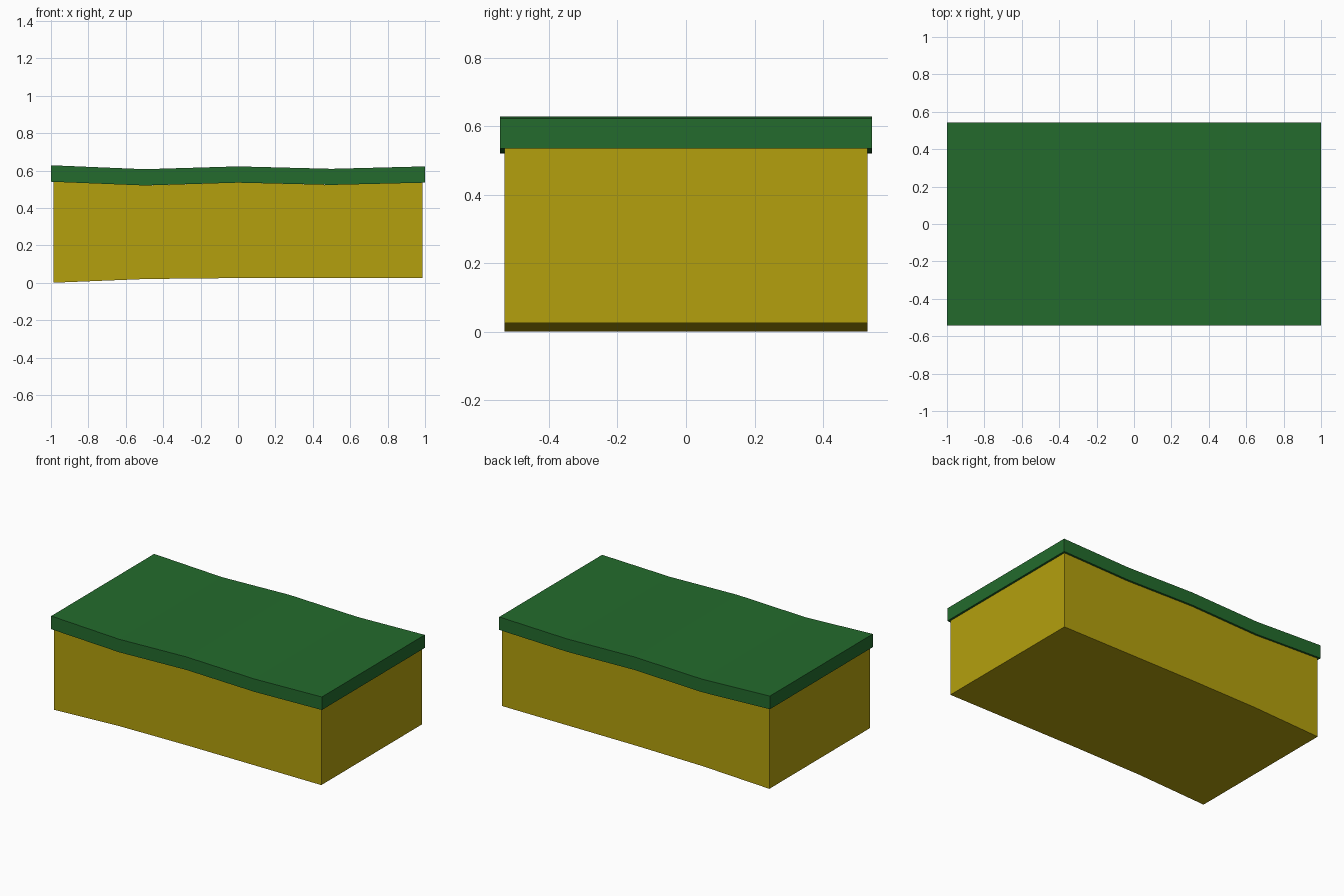
import bpy, bmesh

cube = bpy.data.objects.get("Cube")
if cube:
    bpy.data.objects.remove(cube, do_unlink=True)


def material(name, rgb):
    m = bpy.data.materials.new(name)
    m.use_nodes = True
    colour = (*rgb, 1)
    m.diffuse_color = colour
    m.node_tree.nodes["Principled BSDF"].inputs["Base Color"].default_value = colour
    return m


def wavy_block(name, half_x, half_y, lower, upper, mat):
    """Extrude a side profile, given by its lower and upper heights, along y."""
    step = 2 * half_x / (len(lower) - 1)
    xs = [-half_x + i * step for i in range(len(lower))]
    profile = list(zip(xs, lower)) + list(zip(xs, upper))[::-1]
    bm = bmesh.new()
    face = bm.faces.new([bm.verts.new((x, -half_y, z)) for x, z in profile])
    side = bmesh.ops.extrude_face_region(bm, geom=[face])["geom"]
    bmesh.ops.translate(bm, vec=(0, 2 * half_y, 0),
                        verts=[v for v in side if isinstance(v, bmesh.types.BMVert)])
    bmesh.ops.recalc_face_normals(bm, faces=bm.faces)
    mesh = bpy.data.meshes.new(name)
    bm.to_mesh(mesh)
    bm.free()
    mesh.materials.append(mat)
    obj = bpy.data.objects.new(name, mesh)
    bpy.context.collection.objects.link(obj)
    return obj


# Gentle wave shared by the ground block and its cover
underside = [0.54, 0.52, 0.535, 0.523, 0.535]
surface = [0.628, 0.607, 0.622, 0.609, 0.622]
ground = [0, 0.02, 0.025, 0.025, 0.025]

# Earth block
wavy_block("earth_block", 0.987, 0.53, ground, underside,
           material("mustard earth", (0.456, 0.352, 0.004)))

# Overhanging grass slab
wavy_block("grass_slab", 1.0, 0.543, underside, surface,
           material("grass green", (0.017, 0.147, 0.026)))
